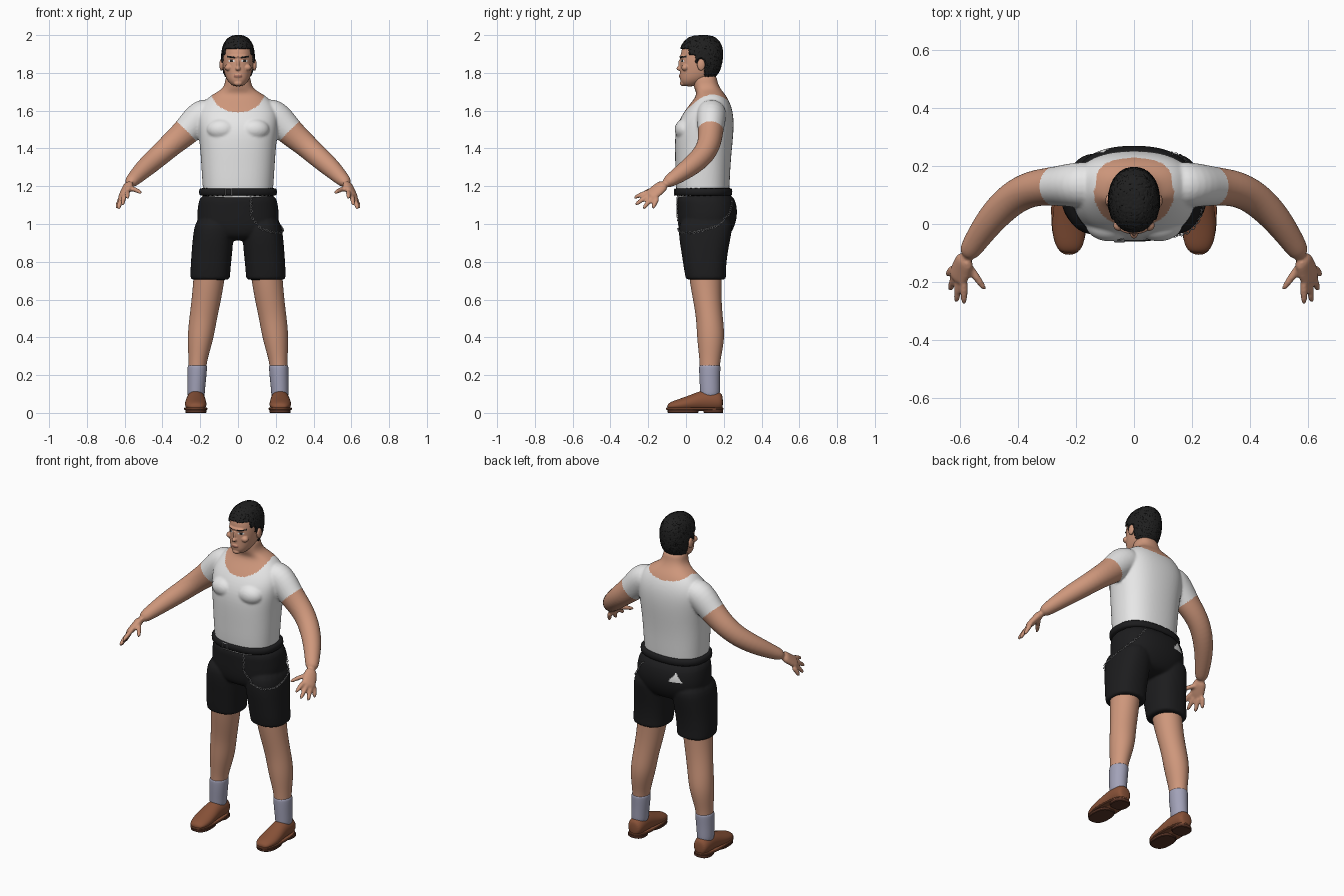
import bpy
import bmesh
import random
from math import sin, cos, pi, copysign
from mathutils import Vector, Matrix
from mathutils.bvhtree import BVHTree

random.seed(4)
default_cube = bpy.data.objects.get("Cube")
if default_cube:
    bpy.data.objects.remove(default_cube, do_unlink=True)


def material(name, red, green, blue):
    mat = bpy.data.materials.new(name)
    mat.use_nodes = True
    color = (red, green, blue, 1)
    mat.diffuse_color = color
    shader = next(node for node in mat.node_tree.nodes if node.type == 'BSDF_PRINCIPLED')
    shader.inputs["Base Color"].default_value = color
    return mat


skin = material("skin", 0.62, 0.31, 0.2)
white = material("white cotton", 0.8, 0.8, 0.8)
black = material("black cloth", 0.012, 0.012, 0.013)
hair_black = material("black hair", 0.014, 0.014, 0.014)
sock_grey = material("lilac grey", 0.36, 0.36, 0.48)
leather = material("brown leather", 0.25, 0.085, 0.04)
sole_brown = material("dark brown", 0.1, 0.035, 0.02)
metal = material("grey metal", 0.3, 0.3, 0.31)
lip_red = material("lip", 0.4, 0.17, 0.12)
UP, FORWARD = Vector((0, 0, 1)), Vector((0, 1, 0))


def loft(bm, rings, axis=None, side=(1, 0, 0), power=2.0, mirror=1, count=20):
    """Skin a closed tube over rings of (x, y, z, half width, half depth)."""
    centres = [Vector((mirror * r[0], r[1], r[2])) for r in rings]
    side = Vector((mirror * side[0], side[1], side[2]))
    loops = []
    for i, (centre, ring) in enumerate(zip(centres, rings)):
        ahead = centres[min(i + 1, len(rings) - 1)]
        behind = centres[max(i - 1, 0)]
        along = axis or (ahead - behind).normalized()
        u = (side - along * side.dot(along)).normalized()
        v = along.cross(u)
        loop = []
        for k in range(count):
            c, s = cos(2 * pi * k / count), sin(2 * pi * k / count)
            c = copysign(abs(c) ** (2 / power), c)
            s = copysign(abs(s) ** (2 / power), s)
            loop.append(bm.verts.new(centre + u * c * ring[3] + v * s * ring[4]))
        loops.append(loop)
    for low, high in zip(loops, loops[1:]):
        for k in range(count):
            n = (k + 1) % count
            bm.faces.new((low[k], low[n], high[n], high[k]))
    bm.faces.new(loops[0][::-1])
    bm.faces.new(loops[-1])


def ball(bm, location, scale):
    matrix = Matrix.Translation(location) @ Matrix.Diagonal((*scale, 1))
    bmesh.ops.create_uvsphere(bm, u_segments=16, v_segments=10, radius=1, matrix=matrix)


def finish(name, bm, mat, levels=2):
    """Turn a bmesh into a smooth object."""
    bmesh.ops.recalc_face_normals(bm, faces=bm.faces)
    mesh = bpy.data.meshes.new(name)
    bm.to_mesh(mesh)
    bm.free()
    mesh.materials.append(mat)
    mesh.shade_smooth()
    obj = bpy.data.objects.new(name, mesh)
    bpy.context.collection.objects.link(obj)
    if levels:
        obj.modifiers.new("Subdivision", 'SUBSURF').levels = levels
        obj.modifiers["Subdivision"].render_levels = levels
    return obj


def fuse(name, bm, voxel, mats):
    """Merge overlapping pieces into one continuous surface."""
    obj = finish(name, bm, mats[0])
    remesh = obj.modifiers.new("Fuse", 'REMESH')
    remesh.mode = 'VOXEL'
    remesh.voxel_size = voxel
    soften = obj.modifiers.new("Soften", 'SMOOTH')
    soften.factor, soften.iterations = 0.5, 3
    bpy.context.view_layer.update()
    graph = bpy.context.evaluated_depsgraph_get()
    mesh = bpy.data.meshes.new_from_object(obj.evaluated_get(graph))
    obj.modifiers.clear()
    obj.data = mesh
    mesh.materials.clear()
    for mat in mats:
        mesh.materials.append(mat)
    mesh.shade_smooth()
    return obj


def paint(obj, rule):
    for face in obj.data.polygons:
        face.material_index = rule(*face.center)


# Upper body: torso, neck, arms and hands fused together
bm = bmesh.new()
loft(bm, [(0, 0.09, 1.08, 0.18, 0.13), (0, 0.088, 1.18, 0.188, 0.144),
          (0, 0.089, 1.3, 0.196, 0.147), (0, 0.092, 1.4, 0.202, 0.153),
          (0, 0.098, 1.5, 0.215, 0.157), (0, 0.115, 1.58, 0.22, 0.138),
          (0, 0.13, 1.64, 0.19, 0.106), (0, 0.135, 1.685, 0.142, 0.075),
          (0, 0.115, 1.712, 0.082, 0.07), (0, 0.1, 1.75, 0.068, 0.066),
          (0, 0.1, 1.8, 0.066, 0.062)], axis=UP, power=2.4)
arm = [(0.11, 0.135, 1.605, 0.075, 0.08), (0.2, 0.135, 1.575, 0.09, 0.08),
       (0.27, 0.13, 1.49, 0.075, 0.067), (0.35, 0.125, 1.425, 0.065, 0.063),
       (0.42, 0.09, 1.36, 0.059, 0.06), (0.49, 0.02, 1.3, 0.053, 0.053),
       (0.545, -0.06, 1.245, 0.04, 0.042), (0.58, -0.115, 1.21, 0.03, 0.034)]
palm = [(0.575, -0.11, 1.215, 0.034, 0.026), (0.59, -0.145, 1.185, 0.041, 0.022),
        (0.605, -0.18, 1.157, 0.043, 0.018), (0.611, -0.197, 1.147, 0.036, 0.014)]
fingers = [((0.585, -0.185, 1.172), (0.585, -0.28, 1.135)),
           ((0.6, -0.18, 1.158), (0.612, -0.272, 1.098)),
           ((0.613, -0.168, 1.146), (0.634, -0.23, 1.076)),
           ((0.62, -0.148, 1.14), (0.643, -0.178, 1.078)),
           ((0.575, -0.135, 1.19), (0.51, -0.23, 1.163))]
for mirror in (1, -1):
    loft(bm, arm, side=UP, mirror=mirror)
    loft(bm, palm, side=(0.04, 0.04, -0.03), mirror=mirror)
    for knuckle, tip in fingers:
        knuckle, tip = Vector(knuckle), Vector(tip)
        bend = knuckle.lerp(tip, 0.5) + UP * 0.006
        loft(bm, [(*knuckle, 0.015, 0.015), (*bend, 0.014, 0.014),
                  (*tip, 0.011, 0.011)], side=UP, mirror=mirror, count=10)
    ball(bm, (mirror * 0.085, 0.0, 1.5), (0.085, 0.062, 0.06))


def shirt_rule(x, y, z):
    x = abs(x)
    depth = 0.11 if y < 0.12 else 0.05
    if z > 1.5 and (x / 0.14) ** 2 + (max(0, 1.7 - z) / depth) ** 2 < 1:
        return 0
    return 1 if x < 0.215 or x - z < -1.22 else 0


upper_body = fuse("shirt_and_arms", bm, 0.007, [skin, white])
paint(upper_body, shirt_rule)

# Head with brow, nose, lips, chin and ears
bm = bmesh.new()
loft(bm, [(0, 0.02, 1.728, 0.022, 0.03), (0, 0.025, 1.742, 0.042, 0.05),
          (0, 0.045, 1.765, 0.061, 0.079), (0, 0.068, 1.8, 0.074, 0.101),
          (0, 0.076, 1.85, 0.081, 0.108), (0, 0.08, 1.9, 0.081, 0.11),
          (0, 0.082, 1.945, 0.073, 0.101), (0, 0.085, 1.975, 0.053, 0.077),
          (0, 0.087, 1.991, 0.026, 0.042)], axis=UP, power=2.2)
ball(bm, (0, -0.034, 1.823), (0.014, 0.017, 0.012))
ball(bm, (0, -0.028, 1.846), (0.009, 0.014, 0.03))
ball(bm, (0, -0.016, 1.886), (0.052, 0.02, 0.011))
ball(bm, (0, -0.026, 1.783), (0.024, 0.013, 0.01))
ball(bm, (0, -0.016, 1.745), (0.024, 0.017, 0.015))
for mirror in (1, -1):
    ball(bm, (mirror * 0.088, 0.08, 1.843), (0.011, 0.022, 0.032))
    ball(bm, (mirror * 0.05, -0.005, 1.828), (0.022, 0.02, 0.018))


def face_rule(x, y, z):
    x = abs(x)
    if y > 0.015:
        return 0
    if 0.014 < x < 0.058 and abs(z - 1.88 - 0.1 * x) < 0.0045:
        return 1
    eye = ((x - 0.034) / 0.017) ** 2 + ((z - 1.863) / 0.007) ** 2
    if eye < 1:
        return 1 if abs(x - 0.034) < 0.007 or z > 1.866 else 2
    return 3 if x < 0.022 and abs(z - 1.783) < 0.006 else 0


def is_hair(point):
    x, y, z = point
    if abs(x) > 0.086 and z < 1.885:
        return False
    hairline = 1.928 if y < 0.02 else 1.895 if y < 0.05 else 1.855 if y < 0.098 else 1.785
    return z > hairline


head = fuse("head", bm, 0.0035, [skin, hair_black, white, lip_red])
paint(head, face_rule)

# Hair: a thick, slightly rough shell lifted off the scalp
bm = bmesh.new()
bm.from_mesh(head.data)
bald = [face for face in bm.faces if not is_hair(face.calc_center_median())]
bmesh.ops.delete(bm, geom=bald, context='FACES')
for vert in bm.verts:
    vert.co += vert.normal * random.uniform(-0.001, 0.002)
for face in bm.faces:
    face.material_index = 0
hair = finish("hair", bm, hair_black, levels=0)
shell = hair.modifiers.new("Thickness", 'SOLIDIFY')
shell.thickness, shell.offset = 0.009, 1

# Shorts: hips and two trouser legs, with a pale patch at the back
bm = bmesh.new()
loft(bm, [(0, 0.1, 0.91, 0.12, 0.1), (0, 0.102, 0.95, 0.2, 0.14),
          (0, 0.112, 1.02, 0.223, 0.16), (0, 0.112, 1.1, 0.214, 0.162),
          (0, 0.092, 1.18, 0.2, 0.148)], axis=UP, power=2.4)
trouser = [(0.12, 0.11, 1.05, 0.1, 0.145), (0.13, 0.1, 0.95, 0.109, 0.143),
           (0.138, 0.098, 0.85, 0.109, 0.123), (0.146, 0.1, 0.76, 0.107, 0.112),
           (0.147, 0.105, 0.715, 0.106, 0.108), (0.147, 0.105, 0.702, 0.103, 0.105)]
for mirror in (1, -1):
    loft(bm, trouser, axis=UP, power=2.4, mirror=mirror)
shorts = fuse("shorts", bm, 0.007, [black, white])
paint(shorts, lambda x, y, z: int(y > 0.2 and 0 < z - 1.06 < 0.055 - 1.3 * abs(x + 0.105)))

# Belt and buckle
bm = bmesh.new()
loft(bm, [(0, 0.092, z, 0.201 + grow, 0.148 + grow) for z, grow in
          ((1.147, 0), (1.152, 0.006), (1.187, 0.006), (1.192, 0))], axis=UP, power=2.4, count=32)
finish("belt", bm, black, levels=1)
bpy.ops.mesh.primitive_torus_add(location=(-0.05, -0.06, 1.168), rotation=(pi / 2, pi / 4, 0),
                                 major_segments=4, minor_segments=4,
                                 major_radius=0.024, minor_radius=0.004)
buckle = bpy.context.object
buckle.name = "belt_buckle"
buckle.data.materials.append(metal)

# Hip chain: small links laid over the shorts along a drooping path
bpy.ops.mesh.primitive_torus_add(major_segments=10, minor_segments=5,
                                 major_radius=0.0065, minor_radius=0.0017)
pattern = bpy.context.object
surface = BVHTree.FromPolygons([v.co for v in shorts.data.vertices],
                               [list(p.vertices) for p in shorts.data.polygons])
droop = [Vector(p) for p in ((0.07, -0.05, 1.15), (0.072, -0.055, 1.04), (0.12, -0.055, 0.975),
                             (0.19, -0.036, 0.955), (0.24, 0.03, 0.955), (0.245, 0.1, 0.97),
                             (0.235, 0.17, 0.995), (0.18, 0.24, 1.05), (0.12, 0.26, 1.14))]
bm = bmesh.new()
for start, end in zip(droop, droop[1:]):
    steps = max(1, round((end - start).length / 0.013))
    for i in range(steps):
        spot, normal, _, _ = surface.find_nearest(start.lerp(end, i / steps))
        turn = (end - start).to_track_quat('X', 'Z').to_matrix().to_4x4()
        twist = Matrix.Rotation(pi / 2 * (i % 2), 4, 'X') @ Matrix.Diagonal((1.3, 0.8, 1, 1))
        link = pattern.data.copy()
        link.transform(Matrix.Translation(spot + normal * 0.004) @ turn @ twist)
        bm.from_mesh(link)
        bpy.data.meshes.remove(link)
bpy.data.objects.remove(pattern, do_unlink=True)
finish("hip_chain", bm, metal, levels=0)

# Legs, socks and shoes
leg = [(0.14, 0.1, 0.85, 0.09, 0.095), (0.152, 0.102, 0.72, 0.084, 0.088),
       (0.167, 0.112, 0.6, 0.079, 0.076), (0.185, 0.125, 0.5, 0.074, 0.071),
       (0.198, 0.132, 0.4, 0.071, 0.075), (0.21, 0.128, 0.3, 0.053, 0.059),
       (0.216, 0.125, 0.24, 0.046, 0.052), (0.22, 0.125, 0.1, 0.044, 0.05)]
sock = [(0.215, 0.126, 0.255, 0.049, 0.054), (0.215, 0.126, 0.25, 0.053, 0.058),
        (0.218, 0.125, 0.18, 0.05, 0.055), (0.222, 0.127, 0.12, 0.047, 0.053),
        (0.222, 0.127, 0.07, 0.046, 0.052)]
upper = [(0.222, -0.1, 0.032, 0.026, 0.012), (0.222, -0.08, 0.036, 0.047, 0.024),
         (0.224, -0.03, 0.042, 0.059, 0.034), (0.224, 0.03, 0.053, 0.057, 0.045),
         (0.223, 0.08, 0.064, 0.051, 0.055), (0.222, 0.14, 0.066, 0.051, 0.058),
         (0.222, 0.18, 0.06, 0.046, 0.05), (0.222, 0.196, 0.056, 0.03, 0.036)]
for mirror, label in ((1, "left"), (-1, "right")):
    for part, rings, axis, mat in (("leg", leg, UP, skin), ("sock", sock, UP, sock_grey),
                                   ("shoe", upper, FORWARD, leather)):
        bm = bmesh.new()
        loft(bm, rings, axis=axis, mirror=mirror)
        finish(f"{label}_{part}", bm, mat)
    # welt, sole and heel block
    for part, y, low, high, width, length, mat in (
            ("shoe_welt", 0.046, 0.016, 0.028, 0.062, 0.152, leather),
            ("shoe_sole", -0.015, 0.0, 0.017, 0.056, 0.082, sole_brown),
            ("shoe_heel", 0.145, 0.0, 0.02, 0.051, 0.052, sole_brown)):
        bm = bmesh.new()
        loft(bm, [(0.223, y, z, width, length) for z in (low, high)],
             axis=UP, power=2.5, mirror=mirror, count=32)
        block = finish(f"{label}_{part}", bm, mat, levels=0)
        block.modifiers.new("Bevel", 'BEVEL').width = 0.003
        block.data.set_sharp_from_angle(angle=pi / 6)
